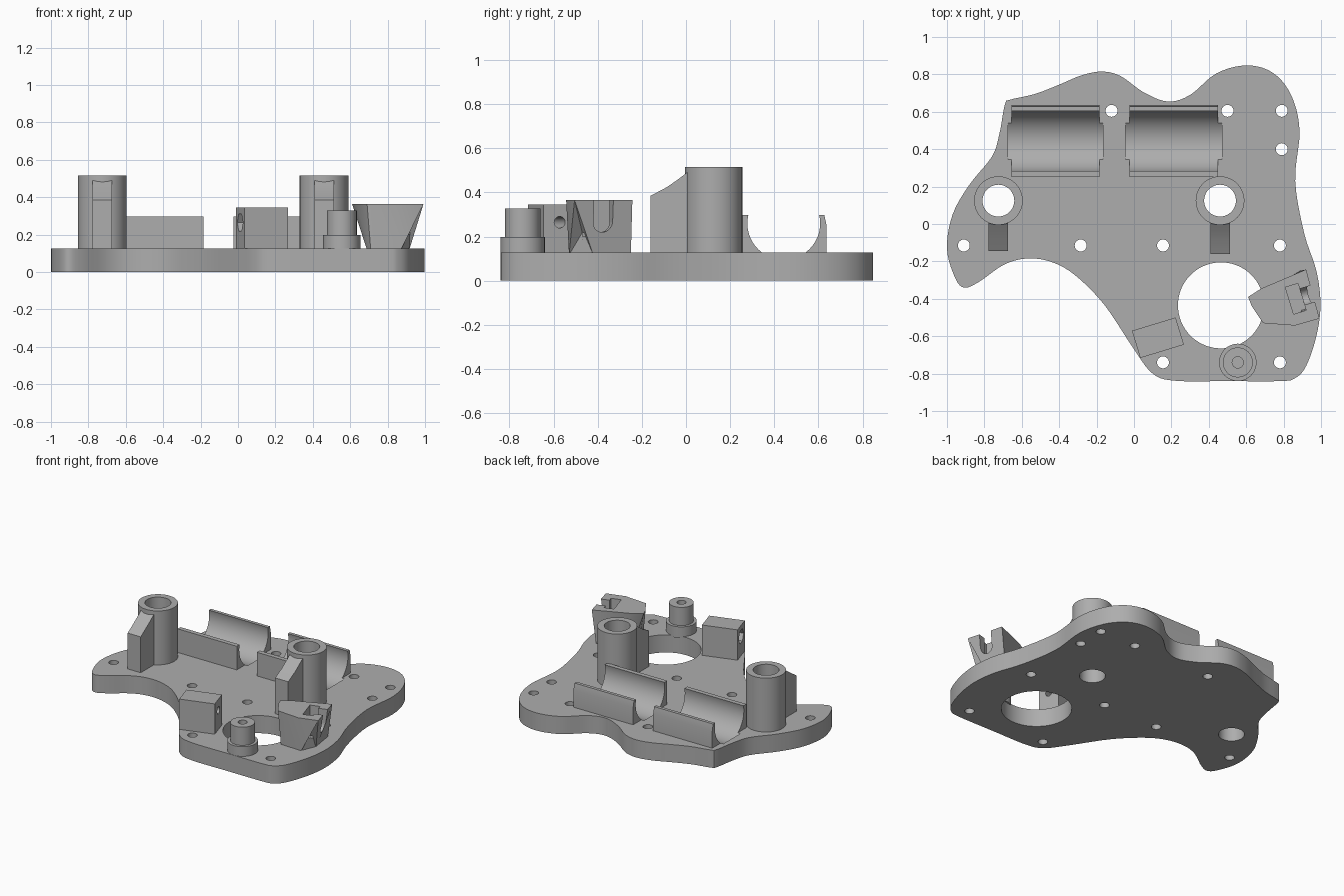
import bpy, bmesh
from math import radians, sin, cos
from mathutils import Vector, Matrix

cube = bpy.data.objects.get("Cube")
if cube:
    bpy.data.objects.remove(cube, do_unlink=True)

grey = bpy.data.materials.new("plain grey")
grey.use_nodes = True
color = (0.42, 0.42, 0.42, 1)
grey.diffuse_color = color
grey.node_tree.nodes["Principled BSDF"].inputs["Base Color"].default_value = color

TOP = 0.127          # top of the plate
SINK = TOP - 0.01    # parts start slightly inside the plate


def loft(name, lower, upper):
    """Closed solid between two matching rings of points."""
    bm = bmesh.new()
    a = [bm.verts.new(p) for p in lower]
    b = [bm.verts.new(p) for p in upper]
    bm.faces.new(a)
    bm.faces.new(b)
    for i in range(len(a)):
        j = (i + 1) % len(a)
        bm.faces.new((a[i], a[j], b[j], b[i]))
    bmesh.ops.recalc_face_normals(bm, faces=bm.faces)
    mesh = bpy.data.meshes.new(name)
    bm.to_mesh(mesh)
    bm.free()
    mesh.materials.append(grey)
    obj = bpy.data.objects.new(name, mesh)
    bpy.context.collection.objects.link(obj)
    return obj


def upright(name, outline, z0, z1):
    return loft(name, [(x, y, z0) for x, y in outline], [(x, y, z1) for x, y in outline])


def sideways(name, profile, x0, x1):
    return loft(name, [(x0, y, z) for y, z in profile], [(x1, y, z) for y, z in profile])


def circle(a, b, r, n=48):
    return [(a + r * cos(radians(360 * i / n)), b + r * sin(radians(360 * i / n))) for i in range(n)]


def box(x0, x1, y0, y1):
    return [(x0, y0), (x1, y0), (x1, y1), (x0, y1)]


def place(obj, x, y, angle):
    obj.data.transform(Matrix.Translation((x, y, 0)) @ Matrix.Rotation(radians(angle), 4, 'Z'))
    return obj


def cut(obj, *cutters):
    for c in cutters:
        mod = obj.modifiers.new("cut", 'BOOLEAN')
        mod.operation, mod.solver, mod.object = 'DIFFERENCE', 'EXACT', c
        bpy.context.view_layer.objects.active = obj
        bpy.ops.object.modifier_apply(modifier=mod.name)
        bpy.data.objects.remove(c, do_unlink=True)
    return obj


def smooth_loop(points, steps=5):
    """Closed curve through the points."""
    out, n = [], len(points)
    for i in range(n):
        p0, p1, p2, p3 = (Vector(points[(i + k) % n]) for k in (-1, 0, 1, 2))
        for s in range(steps):
            t = s / steps
            out.append(tuple(0.5 * (2 * p1 + (p2 - p0) * t + (2 * p0 - 5 * p1 + 4 * p2 - p3) * t ** 2
                                    + (3 * p1 - p0 - 3 * p2 + p3) * t ** 3)))
    return out


# Base plate
outline = smooth_loop([
    (-.69, .64), (-.66, .665), (-.53, .695), (-.4, .745), (-.28, .795), (-.17, .815), (-.07, .79),
    (.05, .705), (.18, .655), (.3, .69), (.44, .805), (.6, .848), (.74, .81), (.84, .69), (.885, .5),
    (.862, .23), (.91, -.05), (.975, -.25), (.997, -.43), (.975, -.6), (.92, -.76), (.86, -.825),
    (.78, -.84), (.5, -.84), (.22, -.838), (.1, -.8), (0, -.67), (-.16, -.43), (-.32, -.27),
    (-.45, -.2), (-.58, -.185), (-.7, -.22), (-.83, -.31), (-.91, -.34), (-.96, -.28), (-1, -.13),
    (-.97, .05), (-.88, .21), (-.76, .36), (-.72, .48)])
plate = upright("base_plate", outline, 0, TOP)
small_holes = [(-.91, -.115), (-.285, -.115), (.155, -.115), (.78, -.115), (.155, -.74), (.78, -.74),
               (-.12, .605), (.5, .605), (.79, .605), (.79, .4)]
for x, y in small_holes:
    cut(plate, upright("cutter", circle(x, y, .032, 24), -1, 1))
cut(plate, upright("cutter", circle(.465, -.435, .23, 72), -1, 1))

# Rod towers with a supporting rib at the front of each
for side, x, reach, turn in (("right", -.725, .27, 0), ("left", .46, .285, 3)):
    y = .125
    tower = upright(side + "_tower", circle(x, y, .13, 64), SINK, .515)
    cut(tower, upright("cutter", circle(x, y, .085), -1, 1))
    cut(plate, upright("cutter", circle(x, y, .085), -1, 1))
    profile = [(-.1, SINK), (-reach, SINK), (-reach, .385), (-.21, .425), (-.16, .46), (-.12, .49), (-.1, .49)]
    rib = place(sideways(side + "_tower_rib", profile, -.052, .052), x, y, 0)
    if turn:
        rib.data.transform(Matrix.Translation((0, 0, 0)))

# Bearing cradles, with a round groove that dips into the plate
for side, x0, x1 in (("right", -.655, -.185), ("left", -.025, .45)):
    def groove():
        return sideways("cutter", circle(.443, .26, .165, 64), x0 - .02, x1 + .02)
    profile = [(.25, SINK), (.637, SINK), (.637, .25), (.627, .297), (.25, .297)]
    cut(sideways(side + "_bearing_cradle", profile, x0, x1), groove())
    cut(plate, groove())

# Tilted block with a stepped cross hole
block = upright("tilted_block", box(-.122, .122, -.076, .076), SINK, .345)
cut(block, sideways("cutter", circle(0, .265, .026, 24), -1, 1),
    sideways("cutter", circle(0, .265, .052, 6), -1, -.07))
place(block, .128, -.608, 17)

# Stepped round post
px, py = .555, -.74
upright("post_base", circle(px, py, .1), SINK, .197)
post = upright("post", circle(px, py, .08), SINK, .328)
cut(post, upright("cutter", circle(px, py, .03, 24), .2, 1))

# Flared sensor bracket that overhangs the large hole
rim = [(.61, -.39), (.68, -.345), (.92, -.243), (.992, -.505), (.86, -.543), (.69, -.53), (.63, -.44)]
foot = [(.7, -.4), (.73, -.34), (.89, -.25), (.915, -.42), (.87, -.53), (.71, -.525), (.69, -.45)]
bracket = loft("sensor_bracket", [(x, y, SINK) for x, y in foot], [(x, y, .365) for x, y in rim])
nut_slot = place(upright("cutter", box(-.035, .035, -.075, .075), .2, 1), .865, -.4, 17)
screw_slot = place(upright("cutter", box(0, .3, -.045, .045), .265, 1), .865, -.4, 17)
screw_round = place(sideways("cutter", circle(0, .265, .045, 32), 0, .3), .865, -.4, 17)
cut(bracket, nut_slot, screw_slot, screw_round)

# Shading
for obj in bpy.context.collection.objects:
    if obj.type == 'MESH':
        bpy.ops.object.select_all(action='DESELECT')
        obj.select_set(True)
        bpy.context.view_layer.objects.active = obj
        bpy.ops.object.shade_smooth_by_angle(angle=radians(30))
